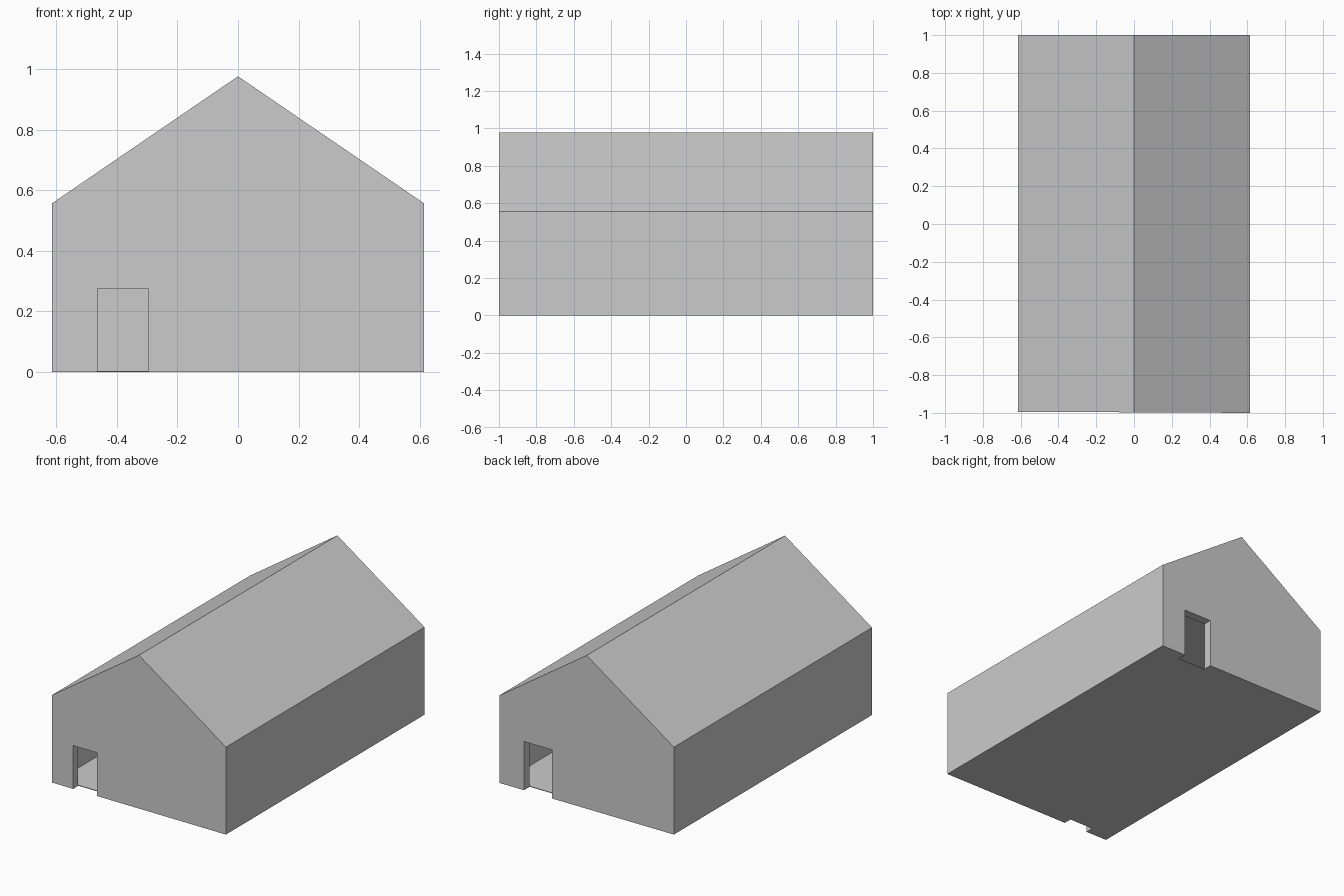
import bpy
import bmesh

cube = bpy.data.objects.get("Cube")
if cube:
    bpy.data.objects.remove(cube, do_unlink=True)

HALF_W, HALF_L = 0.615, 1.0
EAVE, RIDGE = 0.557, 0.977
WALL, SIDE, FLOOR = 0.055, 0.015, 0.004

grey = bpy.data.materials.new("plain grey")
grey.use_nodes = True
colour = (0.6, 0.6, 0.6, 1)
grey.diffuse_color = colour
grey.node_tree.nodes["Principled BSDF"].inputs["Base Color"].default_value = colour


def extrude_profile(name, profile, y0, y1):
    """Solid made by sweeping an x-z outline from y0 to y1."""
    bm = bmesh.new()
    face = bm.faces.new([bm.verts.new((x, y0, z)) for x, z in profile])
    swept = bmesh.ops.extrude_face_region(bm, geom=[face])["geom"]
    new_verts = [g for g in swept if isinstance(g, bmesh.types.BMVert)]
    bmesh.ops.translate(bm, verts=new_verts, vec=(0, y1 - y0, 0))
    bmesh.ops.recalc_face_normals(bm, faces=bm.faces)
    mesh = bpy.data.meshes.new(name)
    bm.to_mesh(mesh)
    bm.free()
    mesh.materials.append(grey)
    obj = bpy.data.objects.new(name, mesh)
    bpy.context.collection.objects.link(obj)
    return obj


def box(name, x0, x1, y0, y1, z0, z1):
    return extrude_profile(name, [(x0, z0), (x1, z0), (x1, z1), (x0, z1)], y0, y1)


# Gabled body
house = extrude_profile(
    "house_shell",
    [(-HALF_W, 0), (HALF_W, 0), (HALF_W, EAVE), (0, RIDGE), (-HALF_W, EAVE)],
    -HALF_L, HALF_L)

# The front wall runs very slightly out of square
for v in house.data.vertices:
    if v.co.y < 0:
        v.co.y += 0.003 * (1 - v.co.x / HALF_W)

# Hollow room and the two doorways, which also notch the floor
inner_y = HALF_L - WALL
cutters = [
    box("room_cutter", SIDE - HALF_W, HALF_W - SIDE, -inner_y, inner_y, FLOOR, EAVE),
    box("front_door_cutter", -0.465, -0.297, -1.1, 0.002 - inner_y, -0.1, 0.276),
    box("back_door_cutter", 0.245, 0.442, inner_y - 0.002, 1.1, -0.1, 0.31),
]
bpy.context.view_layer.objects.active = house
for cutter in cutters:
    cutter.hide_render = True
    mod = house.modifiers.new(cutter.name, "BOOLEAN")
    mod.operation = "DIFFERENCE"
    mod.solver = "EXACT"
    mod.object = cutter
    bpy.ops.object.modifier_apply(modifier=mod.name)
    bpy.data.objects.remove(cutter, do_unlink=True)
